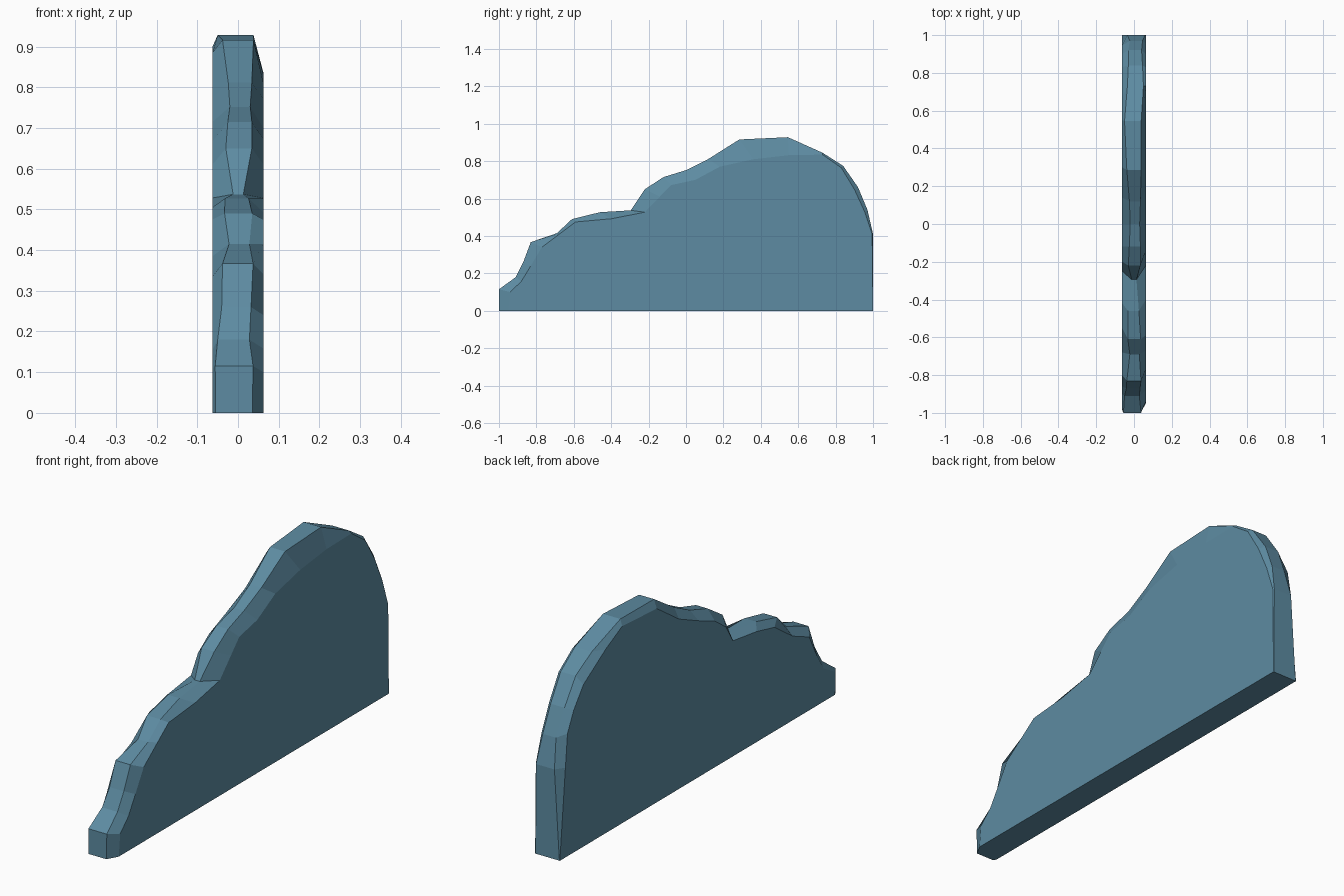
import bpy, bmesh

HALF = 0.0625

# Outer outline: y, z, left and right limit of the ridge strip
ridge = [
    (-1, 0, -.055, .035), (-1, .115, -.056, .037), (-.91, .18, -.05, .028),
    (-.87, .26, -.04, .032), (-.83, .367, -.038, .037), (-.69, .415, -.022, .028),
    (-.61, .49, -.033, .035), (-.46, .527, -.032, .026), (-.295, .537, -.012, .013),
    (-.22, .65, -.03, .034), (-.12, .715, -.025, .034), (0, .752, -.02, .03),
    (.12, .812, -.024, .034), (.285, .916, -.038, .038), (.545, .928, -.05, .038),
    (.73, .845, -.035, .05), (.84, .775, -.03, .045), (.92, .66, -.03, .04),
    (.97, .54, -.022, .045), (1, .41, -.035, .058), (1, 0, -.06, .06)]

# Where the bevel meets each broad side (y, z), row by row
left_rim = [
    (-.985, 0), (-.98, .108), (-.9, .155), (-.86, .22), (-.8, .335), (-.68, .385),
    (-.55, .475), (-.42, .505), (-.25, .528), (-.2, .61), (-.12, .667), (0, .715),
    (.14, .776), (.3, .885), (.55, .9), (.67, .84), (.83, .74), (.9, .65),
    (.945, .56), (.96, .41), (1, 0)]
right_rim = [
    (-.95, 0), (-.94, .1), (-.88, .158), (-.83, .24), (-.77, .34), (-.67, .415),
    (-.59, .475), (-.4, .492), (-.22, .527), (-.14, .61), (-.08, .672), (.05, .7),
    (.18, .77), (.36, .81), (.55, .832), (.73, .835), (.83, .765), (.9, .65),
    (.955, .53), (.995, .41), (1, 0)]

# Rock slab: bevelled strip around the outline, closed by sides and base
bm = bmesh.new()
rows = []
for (y, z, xl, xr), l, r in zip(ridge, left_rim, right_rim):
    rows.append([bm.verts.new(p) for p in
                 ((-HALF, *l), (xl, y, z), (xr, y, z), (HALF, *r))])
for a, b in zip(rows, rows[1:]):
    for i in range(3):
        bm.faces.new((a[i], a[i + 1], b[i + 1], b[i]))
bm.faces.new([r[0] for r in rows])
bm.faces.new([r[3] for r in reversed(rows)])
bm.faces.new(rows[0] + rows[-1][::-1])
bmesh.ops.recalc_face_normals(bm, faces=bm.faces)

mesh = bpy.data.meshes.new("rock_slab")
bm.to_mesh(mesh)
bm.free()
slab = bpy.data.objects.new("rock_slab", mesh)
bpy.context.collection.objects.link(slab)

# Slate blue surface
mat = bpy.data.materials.new("slate_blue")
mat.diffuse_color = (0.11, 0.26, 0.36, 1)
mesh.materials.append(mat)
